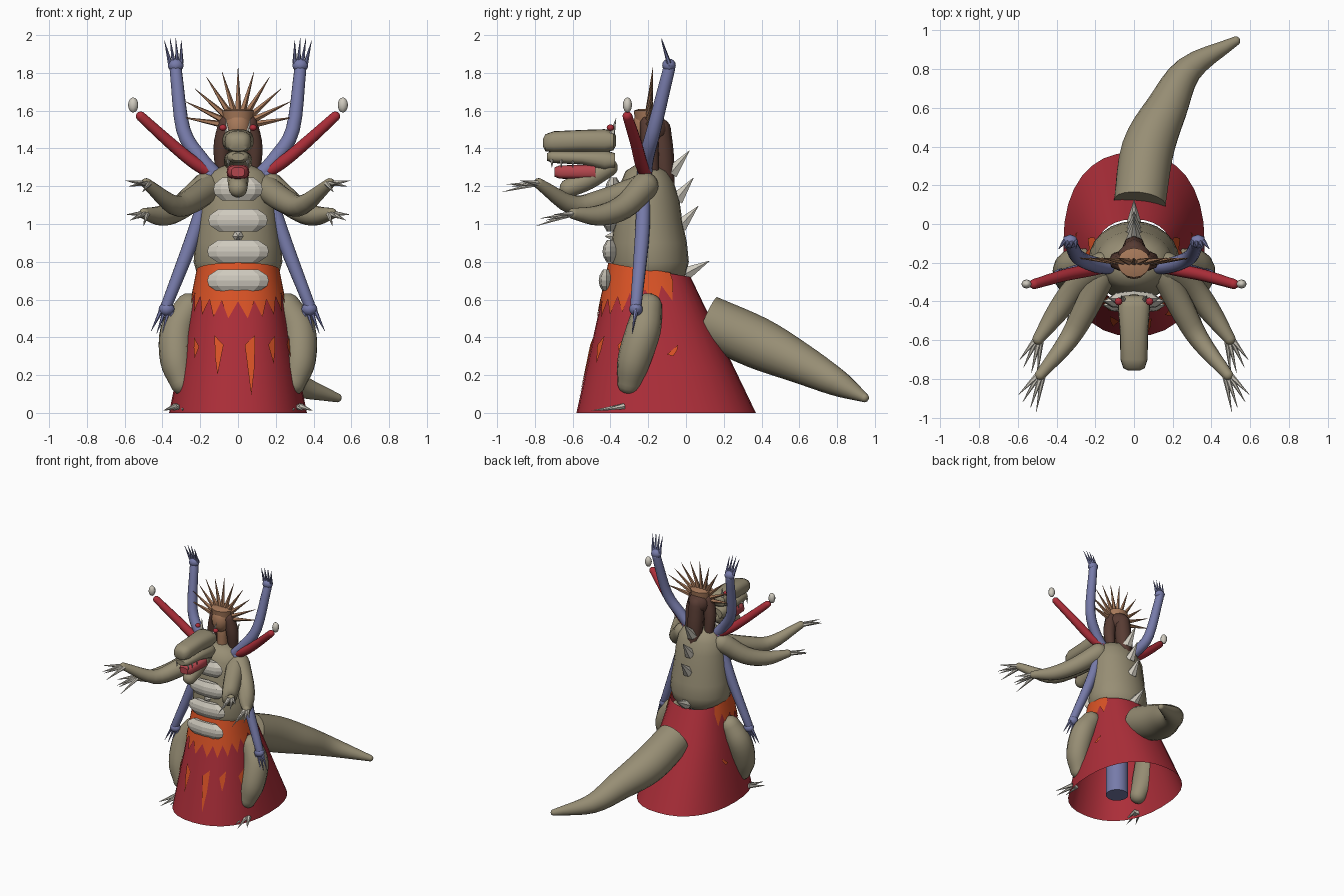
import bpy, bmesh, math
from mathutils import Vector

if "Cube" in bpy.data.objects:
    bpy.data.objects.remove(bpy.data.objects["Cube"])


def mat(name, r, g, b):
    m = bpy.data.materials.new(name)
    m.diffuse_color = tuple((c / 255) ** 2.2 for c in (r, g, b)) + (1,)
    m.use_nodes = True
    m.node_tree.nodes["Principled BSDF"].inputs["Base Color"].default_value = m.diffuse_color
    return m


TAN = mat("olive_tan", 150, 141, 116)
RED = mat("deep_red", 172, 50, 60)
ORANGE = mat("flame_orange", 218, 84, 42)
BLUE = mat("slate_blue", 118, 122, 168)
BONE = mat("bone_grey", 205, 200, 188)
BROWN = mat("skin_brown", 165, 120, 90)
HAIR = mat("dark_brown", 88, 62, 54)
PINK = mat("mouth_red", 178, 72, 78)


def finish(name, bm, m, angle=50):
    bmesh.ops.recalc_face_normals(bm, faces=bm.faces)
    me = bpy.data.meshes.new(name)
    bm.to_mesh(me)
    bm.free()
    me.materials.append(m)
    ob = bpy.data.objects.new(name, me)
    bpy.context.collection.objects.link(ob)
    if angle:
        bpy.ops.object.select_all(action='DESELECT')
        ob.select_set(True)
        bpy.context.view_layer.objects.active = ob
        bpy.ops.object.shade_smooth_by_angle(angle=math.radians(angle))
    return ob


def loft(name, rings, m, caps=True, angle=50):
    """Skin a list of closed point rings."""
    bm = bmesh.new()
    vs = [[bm.verts.new(p) for p in r] for r in rings]
    n = len(vs[0])
    for a, b in zip(vs, vs[1:]):
        for i in range(n):
            j = (i + 1) % n
            bm.faces.new((a[i], a[j], b[j], b[i]))
    if caps:
        bm.faces.new(vs[0])
        bm.faces.new(vs[-1])
    return finish(name, bm, m, angle)


def smooth_path(pts, k=4):
    """Catmull-Rom subdivision of (x, y, z, r) points."""
    P = [Vector(p) for p in pts]
    P = [2 * P[0] - P[1]] + P + [2 * P[-1] - P[-2]]
    out = []
    for a, b, c, d in zip(P, P[1:], P[2:], P[3:]):
        for i in range(k):
            t = i / k
            out.append(0.5 * (2 * b + (c - a) * t + (2 * a - 5 * b + 4 * c - d) * t * t
                              + (3 * b - a - 3 * c + d) * t ** 3))
    return out + [P[-2]]


def tube(name, pts, m, s=1, n=14, flat_start=False):
    """Round-ended limb along (x, y, z, radius) points, mirrored by s."""
    path = smooth_path([(s * x, y, z, r) for x, y, z, r in pts])
    C, R = [p.to_3d() for p in path], [p[3] for p in path]
    d0, d1 = (C[1] - C[0]).normalized(), (C[-1] - C[-2]).normalized()
    steps = (0.95, 0.7, 0.35)
    head = [] if flat_start else [(C[0] - d0 * R[0] * e, R[0] * math.sqrt(1 - e * e)) for e in steps]
    tail = [(C[-1] + d1 * R[-1] * e, R[-1] * math.sqrt(1 - e * e)) for e in reversed(steps)]
    seq = head + list(zip(C, R)) + tail
    u, prev, rings = d0.orthogonal().normalized(), d0, []
    for i, (c, r) in enumerate(seq):
        d = (seq[min(i + 1, len(seq) - 1)][0] - seq[max(i - 1, 0)][0]).normalized()
        u = prev.rotation_difference(d) @ u
        prev, v = d, d.cross(u)
        rings.append([c + (u * math.cos(a) + v * math.sin(a)) * r
                      for a in (2 * math.pi * k / n for k in range(n))])
    return loft(name, rings, m)


def spike(name, base, tip, r, m, n=6):
    b, t = Vector(base), Vector(tip)
    bm = bmesh.new()
    bmesh.ops.create_cone(bm, cap_ends=True, segments=n, radius1=r, radius2=0.001, depth=(t - b).length)
    bmesh.ops.rotate(bm, verts=bm.verts, matrix=(t - b).to_track_quat('Z', 'X').to_matrix())
    bmesh.ops.translate(bm, verts=bm.verts, vec=(b + t) / 2)
    return finish(name, bm, m, 0)


def ball(name, c, r, m, seg=12):
    bm = bmesh.new()
    bmesh.ops.create_uvsphere(bm, u_segments=seg, v_segments=8, radius=1)
    bmesh.ops.scale(bm, verts=bm.verts, vec=r)
    bmesh.ops.translate(bm, verts=bm.verts, vec=c)
    return finish(name, bm, m)


def oval(c, rx, r2, axis='z', n=20, e=2.0):
    """Super-ellipse ring around the z or y axis."""
    pts = []
    for k in range(n):
        a = 2 * math.pi * k / n
        p = math.copysign(abs(math.sin(a)) ** (2 / e), math.sin(a)) * rx
        q = -math.copysign(abs(math.cos(a)) ** (2 / e), math.cos(a)) * r2
        pts.append(Vector(c) + (Vector((p, q, 0)) if axis == 'z' else Vector((p, 0, q))))
    return pts


# Skirt surface: a is the angle from the front, z the height
def skirt(a, z, off=0.0):
    t = z / 0.77
    sx, cy = math.sin(a), math.cos(a)
    x = (0.365 - 0.155 * t + off) * math.copysign(abs(sx) ** 0.87, sx)
    y = -0.105 - 0.1 * t - (0.475 - 0.27 * t + off) * math.copysign(abs(cy) ** 0.87, cy)
    return Vector((x, y, z))


def hem(a):
    return 0.755 + 0.035 * math.cos(a)


N = 32
loft("skirt", [[skirt(2 * math.pi * k / N, hem(2 * math.pi * k / N) * f) for k in range(N)]
               for f in (0, 0.33, 0.66, 1)], RED, caps=False)

# Jagged flame collar over the front of the skirt
bm = bmesh.new()
cols = []
for k in range(-14, 15):
    a = math.radians(k * 8.5)
    low = 0.66 - 0.07 * math.cos(a) - (0.09 if k % 2 else 0)
    cols.append([bm.verts.new(skirt(a, z, 0.007)) for z in (hem(a) + 0.005, 0.7, low)])
for p, q in zip(cols, cols[1:]):
    for i in range(2):
        bm.faces.new((p[i], q[i], q[i + 1], p[i + 1]))
finish("flame_collar", bm, ORANGE)

# Loose flame patches
for deg, top, low in ((-100, .36, .3), (-68, .41, .27), (-45, .4, .29), (-17, .41, .2),
                      (10, .41, .09), (34, .41, .26), (62, .41, .28), (75, .4, .2), (100, .36, .3)):
    bm = bmesh.new()
    w = math.copysign(5, deg)
    pts = [(deg - w, top - .05), (deg + w, top), (deg + w * .6, (top + low) / 2), (deg - w * .2, low)]
    bm.faces.new([bm.verts.new(skirt(math.radians(d), z, 0.008)) for d, z in pts])
    finish("flame_patch", bm, ORANGE, 0)

# Support post within the skirt
loft("inner_post", [oval((0, -.2, z), .085, .085) for z in (0.01, 0.72)], BLUE)

# Torso
loft("torso", [oval((0, cy, z), rx, ry, n=24) for z, cy, rx, ry in (
    (.69, -.19, .16, .15), (.73, -.19, .215, .19), (.8, -.19, .235, .205), (.9, -.195, .228, .2),
    (1.02, -.2, .212, .18), (1.13, -.2, .2, .165), (1.22, -.205, .185, .14),
    (1.28, -.21, .14, .11), (1.315, -.215, .06, .05))], TAN)

# Bevelled belly plates
for z, y, w in ((1.185, -.385, .13), (1.02, -.4, .157), (.855, -.4, .163), (.7, -.42, .163)):
    loft("belly_plate", [oval((0, y, z + dz * .06), w * k, .042 * j, n=8) for dz, k, j in (
        (-1, .65, .45), (-.45, .95, .9), (0, 1, 1), (.45, .95, .9), (1, .65, .45))], BONE, angle=0)
spike("belly_stud", (0, -.37, .935), (0, -.43, .935), .04, BONE)

# Back spines
for by, bz, ty, tz in ((-.08, 1.27, .02, 1.39), (-.05, 1.13, .04, 1.245),
                       (-.03, .99, .065, 1.095), (-.005, .735, .125, .805)):
    spike("back_spine", (0, by, bz), (0, ty, tz), .042, BONE)

# Tail
tube("tail", [(.03, .11, .49, .135), (.07, .38, .37, .137), (.17, .6, .265, .108),
              (.285, .8, .16, .072), (.525, .945, .08, .024)], TAN, n=18, flat_start=True)

# Beast head: snout, lip, tongue and jaw
loft("snout", [oval((0, y, z), rx, rz, 'y', e=2.6) for y, z, rx, rz in (
    (-.757, 1.43, .03, .02), (-.745, 1.43, .055, .045), (-.7, 1.435, .07, .056), (-.55, 1.44, .073, .058),
    (-.43, 1.44, .083, .062), (-.385, 1.44, .078, .05), (-.37, 1.44, .045, .025))], TAN)
loft("upper_lip", [oval((0, y, z), rx, rz, 'y', e=2.4) for y, z, rx, rz in (
    (-.735, 1.355, .035, .02), (-.71, 1.355, .058, .032), (-.55, 1.35, .066, .035),
    (-.43, 1.335, .075, .055), (-.375, 1.335, .06, .04))], TAN)
loft("tongue", [oval((0, y, 1.275), rx, rz, 'y', e=3) for y, rx, rz in (
    (-.695, .035, .025), (-.67, .055, .035), (-.48, .06, .04))], PINK)
tube("lower_jaw", [(0, -.41, 1.3, .05), (0, -.52, 1.235, .055), (0, -.62, 1.19, .05)], TAN)

for s in (1, -1):
    ball("beast_eye", (s * .08, -.4, 1.51), (.02, .02, .017), RED)
    for y in (-.71, -.66, -.6):
        spike("tooth", (s * .05, y, 1.34), (s * .052, y, 1.3), .01, BONE, 4)
    spike("brow_horn", (s * .055, -.39, 1.48), (s * .065, -.37, 1.56), .014, BONE, 5)

    # Legs and toes
    tube("leg", [(.26, -.2, .56, .075), (.32, -.225, .44, .092), (.325, -.275, .28, .088),
                 (.295, -.3, .16, .065)], TAN, s)
    for dx in (-.05, 0, .05):
        spike("toe_claw", (s * (.31 + dx * .4), -.33, .035), (s * (.345 + dx), -.5 + abs(dx), .012), .017, BONE)

    # Two pairs of beast arms with claws
    for pts, tip in (
        ([(.15, -.24, 1.19, .07), (.25, -.44, 1.12, .065), (.34, -.6, 1.1, .052), (.485, -.78, 1.215, .028)],
         (.555, -.95, 1.18)),
        ([(.17, -.22, 1.2, .075), (.3, -.33, 1.09, .065), (.4, -.46, 1.045, .055), (.495, -.595, 1.055, .03)],
         (.55, -.77, 1.0))):
        tube("beast_arm", pts, TAN, s)
        x, y, z, r = pts[-1]
        for dx, dy, dz in ((-.05, -.02, -.01), (-.02, .0, .03), (.02, .03, .02), (.04, .07, .05)):
            spike("hand_claw", (s * (x + dx * .3), y, z), (s * (tip[0] + dx), tip[1] + dy, tip[2] + dz), .016, BONE)

    # Blue arms, raised and lowered, with clawed hands
    for nm, pts, tip in (
        ("raised_arm", [(.12, -.22, 1.26, .04), (.2, -.21, 1.35, .04), (.29, -.17, 1.5, .038), (.33, -.09, 1.82, .032)],
         (.345, -.13, 1.99)),
        ("lowered_arm", [(.15, -.22, 1.26, .04), (.185, -.225, 1.1, .038), (.25, -.235, .9, .038), (.378, -.265, .57, .03)],
         (.415, -.285, .415))):
        tube(nm, pts, BLUE, s)
        x, y, z, r = pts[-1]
        up = math.copysign(1, tip[2] - z)
        ball(nm + "_wrist", (s * x, y, z + .02 * up), (.042, .036, .036), BLUE, 8)
        for dx in (-.045, -.015, .015, .045):
            spike(nm + "_claw", (s * (x + dx * .65), y, z + .03 * up),
                  (s * (tip[0] + dx), tip[1], tip[2] - abs(dx) * .4 * up), .013, BLUE)

    # Red horns with floating beads
    tube("red_horn", [(.14, -.215, 1.27, .036), (.24, -.24, 1.33, .033), (.36, -.265, 1.43, .031), (.515, -.31, 1.57, .026)], RED, s)
    ball("horn_bead", (s * .555, -.31, 1.63), (.027, .024, .04), BONE, 8)

    # Side locks of hair
    tube("side_lock", [(.06, -.2, 1.53, .045), (.085, -.19, 1.4, .045), (.08, -.17, 1.22, .03)], HAIR, s, 8)

# Rider head and hair
tube("neck", [(0, -.2, 1.27, .04), (0, -.2, 1.42, .04)], BROWN, n=10)
ball("face", (0, -.22, 1.51), (.07, .065, .095), BROWN)
ball("hair_cap", (0, -.165, 1.5), (.085, .07, .08), HAIR, 10)
tube("back_hair", [(0, -.14, 1.5, .06), (0, -.125, 1.35, .062), (0, -.11, 1.19, .05)], HAIR, n=8)

# Crown band and fan of spikes
loft("crown_band", [oval((0, -.2, z), r, r * .9, n=14) for z, r in ((1.53, .075), (1.6, .085), (1.61, .05))], BROWN)
for k in range(-5, 6):
    a = math.radians(k * 15.5)
    R = 0.33 - 0.008 * (k % 2) - 0.003 * abs(k)
    d = Vector((math.sin(a), 0, math.cos(a)))
    spike("crown_spike", Vector((0, -.2, 1.51)) + d * .06, Vector((0, -.175, 1.5)) + d * R, .021, BROWN, 5)
